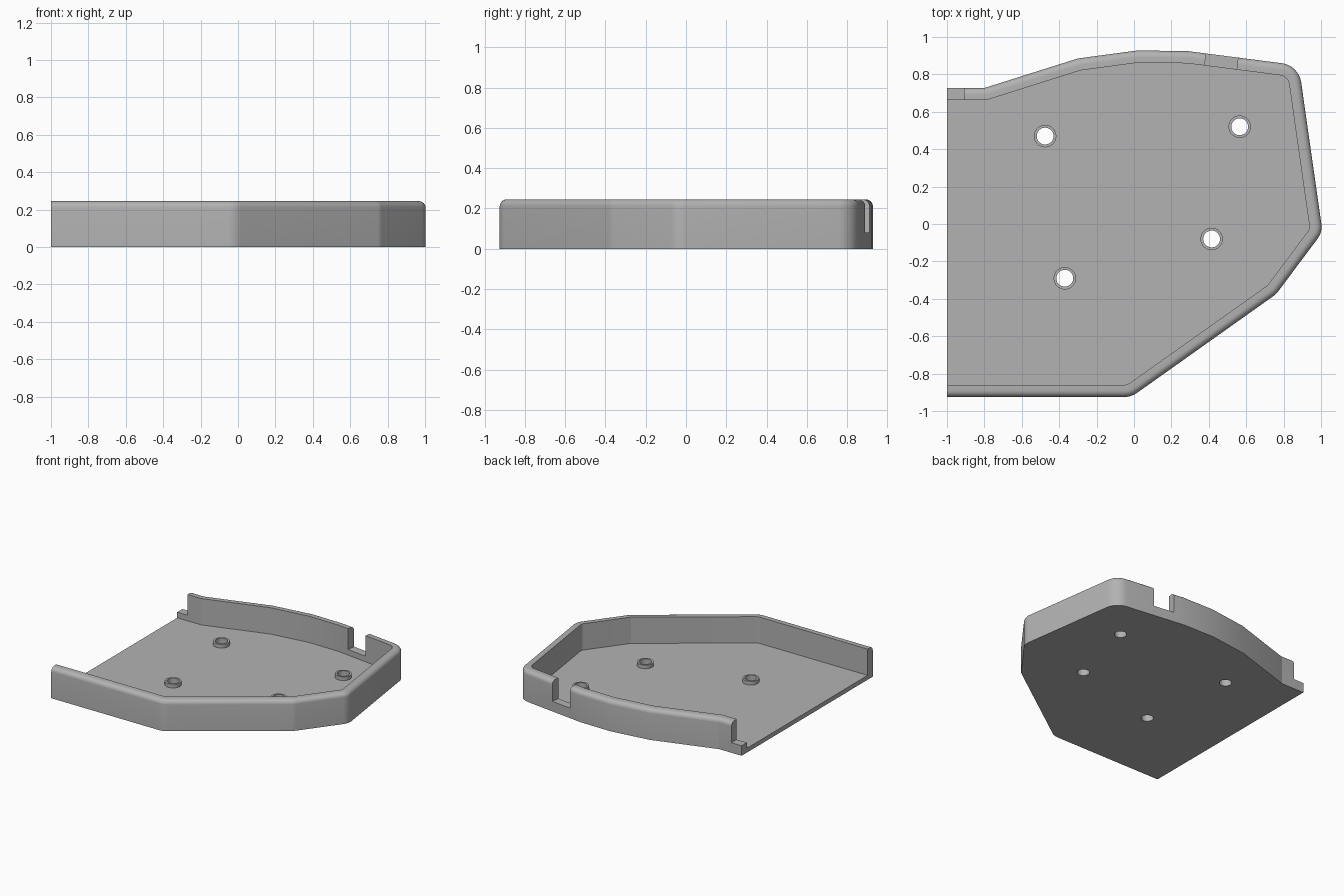
import bpy, bmesh, math
from mathutils import Vector, Matrix

if "Cube" in bpy.data.objects:
    bpy.data.objects.remove(bpy.data.objects["Cube"])

H, FLOOR, WALL, ROUND = 0.245, 0.035, 0.065, 0.035
LEDGE = 0.08  # height left standing in the wall notches

# outline corners from front left round to back left: x, y, corner radius
OUTLINE = [(-1, -0.925, 0), (-0.015, -0.925, 0.12), (0.76, -0.375, 0.09),
           (1.008, -0.043, 0.1), (0.881, 0.848, 0.12), (0.29, 0.924, 0),
           (0.02, 0.928, 0), (-0.30, 0.885, 0), (-0.80, 0.727, 0), (-1, 0.727, 0)]
HOLES = [(-0.475, 0.47), (0.565, 0.52), (0.415, -0.08), (-0.37, -0.29)]
BOSS_R, HOLE_R, BOSS_TOP = 0.06, 0.045, 0.065

grey = bpy.data.materials.new("grey plastic")
grey.diffuse_color = (0.45, 0.45, 0.45, 1)
grey.use_nodes = True
grey.node_tree.nodes["Principled BSDF"].inputs["Base Color"].default_value = grey.diffuse_color


def inset_path(d):
    """Outline moved inward by d, with rounded corners."""
    pts = [Vector(p[:2]) for p in OUTLINE]
    dirs = [(b - a).normalized() for a, b in zip(pts, pts[1:])]
    normals = [Vector((-u.y, u.x)) for u in dirs]
    out = []
    for i, p in enumerate(pts):
        if i in (0, len(pts) - 1):
            out.append(p + normals[min(i, len(normals) - 1)] * d)
            continue
        n0, n1 = normals[i - 1], normals[i]
        mitre = (n0 + n1) / (1 + n0.dot(n1))
        radius = OUTLINE[i][2]
        if radius == 0:
            out.append(p + mitre * d)
            continue
        centre = p + mitre * radius
        turn = math.atan2(n0.x * n1.y - n0.y * n1.x, n0.dot(n1))
        for k in range(9):
            n = Matrix.Rotation(turn * k / 8, 2) @ n0
            out.append(centre - n * (radius - d))
    return out


def make_object(name, bm):
    bmesh.ops.recalc_face_normals(bm, faces=bm.faces)
    mesh = bpy.data.meshes.new(name)
    bm.to_mesh(mesh)
    bm.free()
    mesh.materials.append(grey)
    ob = bpy.data.objects.new(name, mesh)
    bpy.context.collection.objects.link(ob)
    return ob


def shade(ob, degrees):
    bpy.ops.object.select_all(action='DESELECT')
    ob.select_set(True)
    bpy.context.view_layer.objects.active = ob
    bpy.ops.object.shade_smooth_by_angle(angle=math.radians(degrees))


# tray: floor and wall, lofted through inset copies of the outline
section = [(0, 0), (0, H - ROUND)]
for k in range(1, 7):
    a = math.pi / 2 * k / 6
    section.append((ROUND * (1 - math.cos(a)), H - ROUND + ROUND * math.sin(a)))
section += [(WALL, H), (WALL, FLOOR)]
bm = bmesh.new()
rows = [[bm.verts.new((p.x, p.y, z)) for p in inset_path(d)] for d, z in section]
for r0, r1 in zip(rows, rows[1:]):
    for i in range(len(r0) - 1):
        bm.faces.new((r0[i], r0[i + 1], r1[i + 1], r1[i]))
bm.faces.new(rows[0])
bm.faces.new(rows[-1])
bm.faces.new([r[0] for r in rows] + [r[-1] for r in reversed(rows)])
tray = make_object("tray", bm)

# cutter: screw holes, back notch and low back left end
bm = bmesh.new()
for x, y in HOLES:
    bmesh.ops.create_cone(bm, cap_ends=True, segments=32, radius1=HOLE_R, radius2=HOLE_R,
                          depth=0.4, matrix=Matrix.Translation((x, y, 0)))
for x, y, width, tilt in ((0.467, 0.868, 0.172, -7.4), (-1.01, 0.70, 0.20, 0)):
    bmesh.ops.create_cube(bm, size=1, matrix=Matrix.Translation((x, y, LEDGE + 0.2))
                          @ Matrix.Rotation(math.radians(tilt), 4, 'Z')
                          @ Matrix.Diagonal((width, 0.2, 0.4, 1)))
cutter = make_object("cutter", bm)
cutter.hide_render = True
cut = tray.modifiers.new("cut", 'BOOLEAN')
cut.operation, cut.solver, cut.object = 'DIFFERENCE', 'EXACT', cutter
bpy.context.view_layer.objects.active = tray
bpy.ops.object.modifier_apply(modifier=cut.name)
bpy.data.objects.remove(cutter)
shade(tray, 16)

# raised rings around the screw holes
for n, (x, y) in enumerate(HOLES, 1):
    bm = bmesh.new()
    loops = []
    for r, z in ((HOLE_R, FLOOR), (BOSS_R, FLOOR), (BOSS_R, BOSS_TOP), (HOLE_R, BOSS_TOP)):
        loops.append([bm.verts.new((x + r * math.cos(k * math.tau / 32),
                                    y + r * math.sin(k * math.tau / 32), z)) for k in range(32)])
    for a, b in zip(loops, loops[1:] + loops[:1]):
        for k in range(32):
            j = (k + 1) % 32
            bm.faces.new((a[k], a[j], b[j], b[k]))
    shade(make_object(f"screw_boss_{n}", bm), 30)
